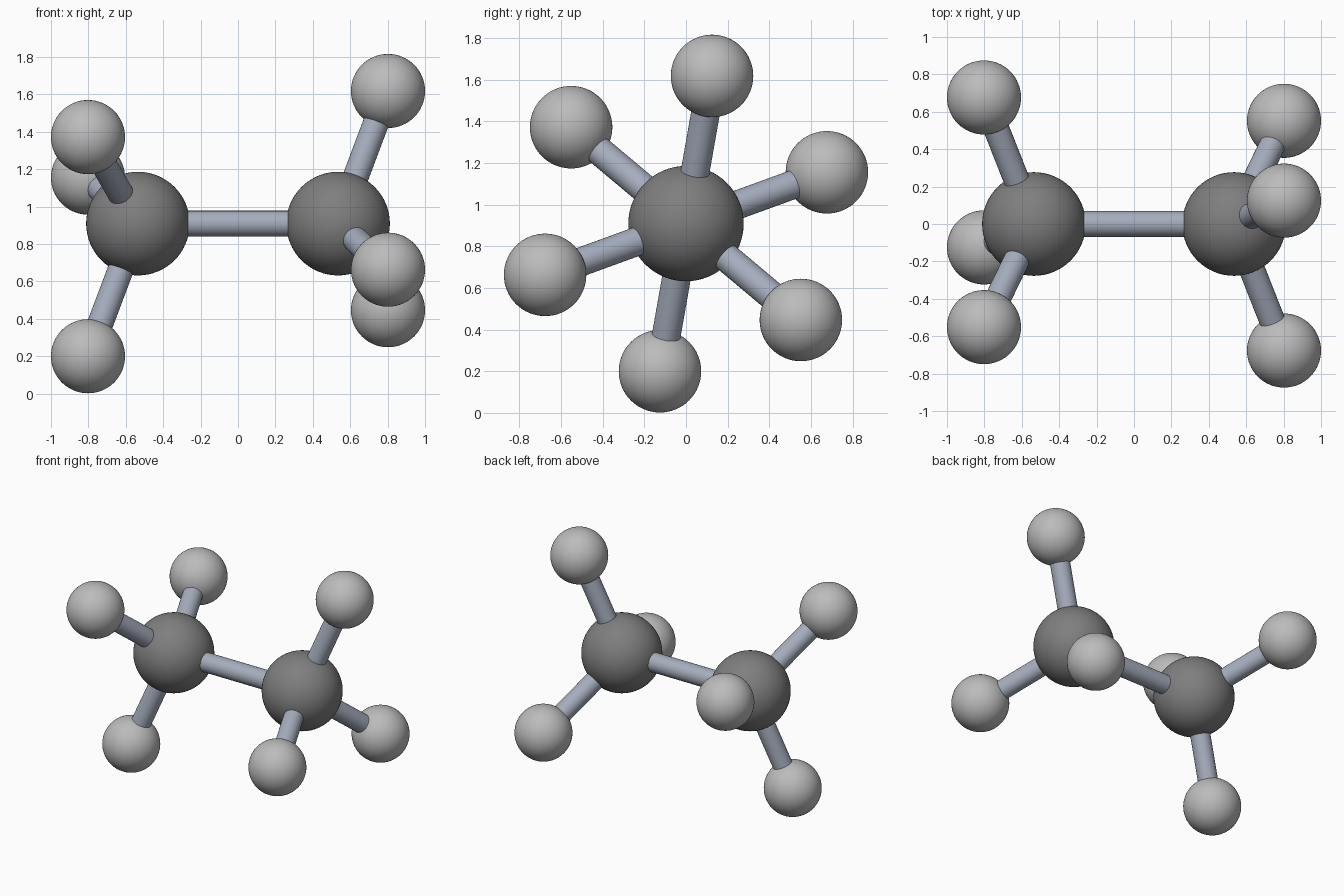
import bpy
from math import cos, sin, radians
from mathutils import Vector

if "Cube" in bpy.data.objects:
    bpy.data.objects.remove(bpy.data.objects["Cube"])

CENTRE_Z = 0.909
BOND_R = 0.069


def material(name, colour):
    mat = bpy.data.materials.new(name)
    mat.diffuse_color = (*colour, 1)
    mat.use_nodes = True
    mat.node_tree.nodes["Principled BSDF"].inputs["Base Color"].default_value = mat.diffuse_color
    return mat


DARK = material("dark_grey", (0.21, 0.21, 0.21))
LIGHT = material("light_grey", (0.50, 0.50, 0.50))
STEEL = material("blue_grey", (0.38, 0.42, 0.51))


def finish(name, mat):
    obj = bpy.context.object
    obj.name = name
    obj.data.materials.append(mat)
    bpy.ops.object.shade_smooth_by_angle()
    return obj


def ball(name, centre, radius, mat):
    bpy.ops.mesh.primitive_uv_sphere_add(segments=64, ring_count=32, radius=radius, location=centre)
    return finish(name, mat)


def rod(name, a, b):
    bpy.ops.mesh.primitive_cylinder_add(vertices=48, radius=BOND_R, depth=(b - a).length,
                                        location=(a + b) / 2)
    obj = finish(name, STEEL)
    obj.rotation_euler = (b - a).to_track_quat('Z', 'Y').to_euler()
    return obj


# Two large balls, each with three small balls; the sides are staggered by 60 degrees
large = {}
for side, label, start in ((1, "right", 80), (-1, "left", 20)):
    hub = Vector((side * 0.535, 0, CENTRE_Z))
    large[label] = hub
    ball(f"large_ball_{label}", hub, 0.277, DARK)
    for i in range(3):
        ang = radians(start + 120 * i)
        tip = Vector((side * 0.802, 0.72 * cos(ang), CENTRE_Z + 0.72 * sin(ang)))
        ball(f"small_ball_{label}_{i + 1}", tip, 0.198, LIGHT)
        rod(f"outer_rod_{label}_{i + 1}", hub, tip)

# Rod joining the two large balls
rod("centre_rod", large["left"], large["right"])
